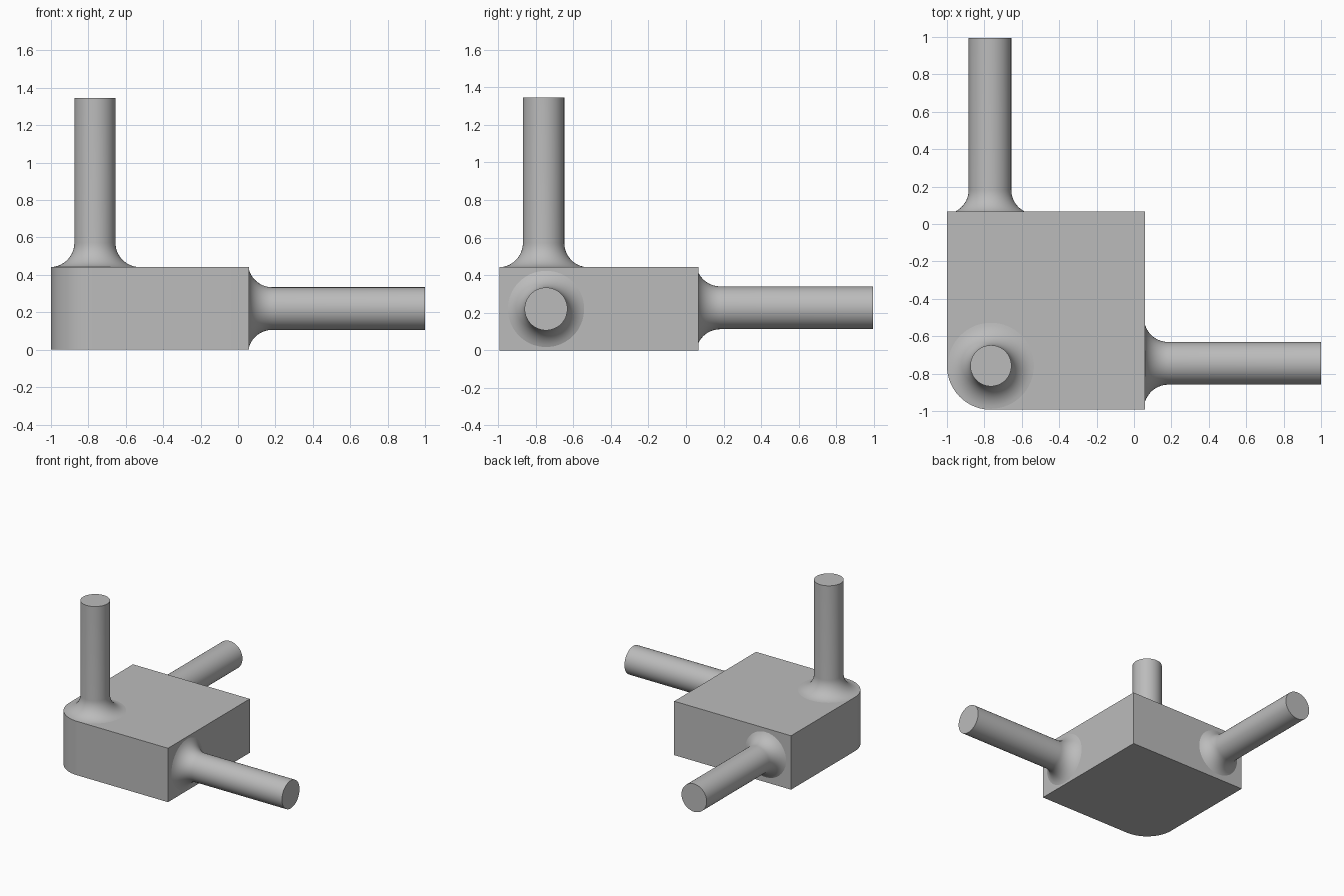
import bpy, bmesh, math
from mathutils import Vector, Matrix

cube = bpy.data.objects.get("Cube")
if cube:
    bpy.data.objects.remove(cube, do_unlink=True)

grey = bpy.data.materials.new("plain_grey")
grey.use_nodes = True
colour = (0.5, 0.5, 0.5, 1)
grey.diffuse_color = colour
grey.node_tree.nodes["Principled BSDF"].inputs["Base Color"].default_value = colour

LEFT, RIGHT, FRONT, BACK, HEIGHT = -1.0, 0.06, -0.993, 0.067, 0.442
CORNER = 0.235


def finish(name, bm):
    bmesh.ops.recalc_face_normals(bm, faces=bm.faces)
    mesh = bpy.data.meshes.new(name)
    bm.to_mesh(mesh)
    bm.free()
    mesh.materials.append(grey)
    obj = bpy.data.objects.new(name, mesh)
    bpy.context.collection.objects.link(obj)
    return obj


def smooth(obj):
    bpy.ops.object.select_all(action="DESELECT")
    obj.select_set(True)
    bpy.context.view_layer.objects.active = obj
    bpy.ops.object.shade_smooth_by_angle(angle=math.radians(30))


def peg(name, base, direction, length, radius, flare, fillet=0.13):
    """Round rod with a concave fillet where it leaves the block."""
    centre = radius + fillet
    start = math.asin(min(1, (centre - flare) / fillet))
    sink = fillet * math.cos(start)
    profile = [(0, -0.02), (flare, -0.02)]
    for i in range(13):
        a = start + (math.pi / 2 - start) * i / 12
        profile.append((centre - fillet * math.sin(a), sink - fillet * math.cos(a)))
    profile += [(radius, length), (0, length)]
    bm = bmesh.new()
    verts = [bm.verts.new((r, 0, z)) for r, z in profile]
    edges = [bm.edges.new(pair) for pair in zip(verts, verts[1:])]
    bmesh.ops.spin(bm, geom=verts + edges, cent=(0, 0, 0), axis=(0, 0, 1),
                   angle=math.tau, steps=64)
    bmesh.ops.remove_doubles(bm, verts=bm.verts, dist=1e-5)
    turn = Vector((0, 0, 1)).rotation_difference(Vector(direction)).to_matrix().to_4x4()
    bm.transform(Matrix.Translation(base) @ turn)
    smooth(finish(name, bm))


# Block with one rounded vertical corner
outline = [(RIGHT, FRONT), (RIGHT, BACK), (LEFT, BACK)]
for i in range(25):
    a = math.pi + math.pi / 2 * i / 24
    outline.append((LEFT + CORNER * (1 + math.cos(a)), FRONT + CORNER * (1 + math.sin(a))))
bm = bmesh.new()
floor = bm.faces.new([bm.verts.new((x, y, 0)) for x, y in outline])
top = bmesh.ops.extrude_face_region(bm, geom=[floor])["geom"]
bmesh.ops.translate(bm, vec=(0, 0, HEIGHT),
                    verts=[v for v in top if isinstance(v, bmesh.types.BMVert)])
block = finish("corner_block", bm)

# Round diagonal notch through the back left corner
bm = bmesh.new()
bmesh.ops.create_cone(bm, cap_ends=True, segments=64, radius1=0.115, radius2=0.115, depth=1)
diagonal = Vector((0, 0, 1)).rotation_difference(Vector((1, -1, 0))).to_matrix().to_4x4()
bm.transform(Matrix.Translation((RIGHT, BACK, HEIGHT / 2)) @ diagonal)
cutter = finish("notch_cutter", bm)
cutter.hide_render = True
notch = block.modifiers.new("notch", "BOOLEAN")
notch.operation = "DIFFERENCE"
notch.solver = "EXACT"
notch.object = cutter
bpy.context.view_layer.objects.active = block
bpy.ops.object.modifier_apply(modifier=notch.name)
bpy.data.objects.remove(cutter, do_unlink=True)
smooth(block)

# Three rods, one along each axis
peg("upright_rod", (-0.765, -0.758, HEIGHT), (0, 0, 1), 1.345 - HEIGHT, 0.11, 0.23)
peg("left_rod", (RIGHT, -0.745, 0.22), (1, 0, 0), 1 - RIGHT, 0.114, 0.203)
peg("back_rod", (-0.77, BACK, 0.226), (0, 1, 0), 0.995 - BACK, 0.114, 0.185)
